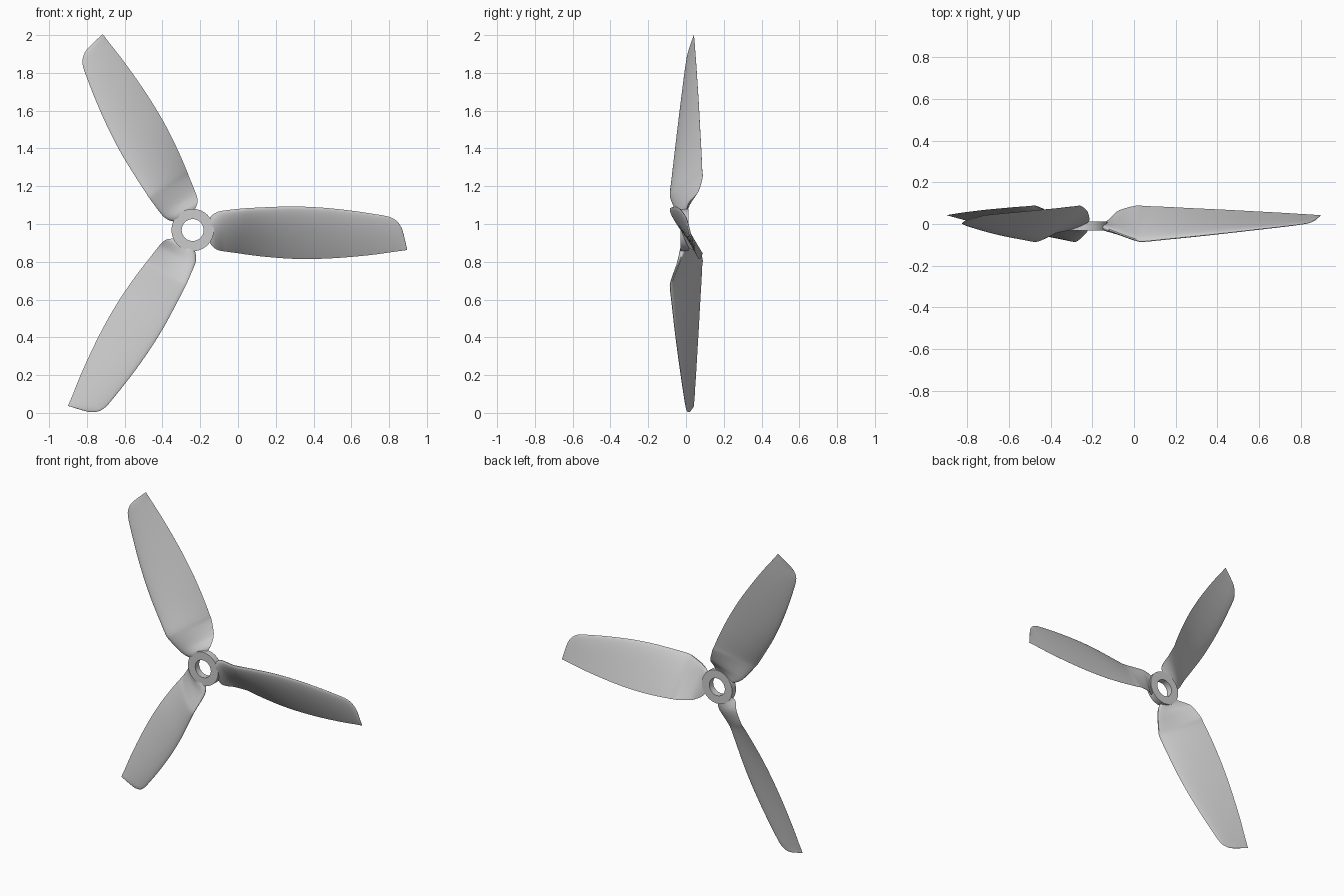
import bpy, bmesh, math
from mathutils import Vector, Matrix

if "Cube" in bpy.data.objects:
    bpy.data.objects.remove(bpy.data.objects["Cube"])

CX, CZ = -0.24, 0.968      # rotor axis position (axis runs along y)

# Blade stations: radius, leading-edge (z, y), trailing-edge (z, y), thickness
STATIONS = [
    (0.090, 0.066, -0.018, -0.066, 0.004, 0.030),
    (0.110, 0.084, -0.026, -0.092, 0.014, 0.034),
    (0.135, 0.097, -0.036, -0.106, 0.038, 0.035),
    (0.170, 0.104, -0.050, -0.113, 0.066, 0.035),
    (0.250, 0.113, -0.079, -0.124, 0.088, 0.034),
    (0.290, 0.116, -0.083, -0.130, 0.086, 0.034),
    (0.390, 0.121, -0.073, -0.142, 0.082, 0.032),
    (0.530, 0.125, -0.059, -0.152, 0.075, 0.030),
    (0.680, 0.119, -0.043, -0.152, 0.068, 0.026),
    (0.830, 0.104, -0.026, -0.143, 0.060, 0.022),
    (0.960, 0.085, -0.011, -0.130, 0.053, 0.018),
    (1.040, 0.070, -0.001, -0.119, 0.048, 0.014),
    (1.080, 0.048, 0.006, -0.113, 0.046, 0.011),
    (1.106, 0.012, 0.017, -0.110, 0.044, 0.008),
    (1.120, -0.035, 0.028, -0.108, 0.043, 0.005),
    (1.135, -0.101, 0.042, -0.106, 0.043, 0.001),
]


def resample(rows, steps):
    """Catmull-Rom through the station rows."""
    out = []
    for i in range(len(rows) - 1):
        quad = zip(rows[max(i - 1, 0)], rows[i], rows[i + 1],
                   rows[min(i + 2, len(rows) - 1)])
        quad = list(quad)
        for s in range(steps):
            t = s / steps
            out.append([0.5 * (2 * b + (c - a) * t
                               + (2 * a - 5 * b + 4 * c - d) * t * t
                               + (3 * b - a - 3 * c + d) * t ** 3)
                        for a, b, c, d in quad])
    out.append(list(rows[-1]))
    return out


def foil(n=14):
    """Closed airfoil loop as (chord fraction, thickness offset)."""
    us = [0.5 - 0.5 * math.cos(math.pi * i / n) for i in range(n + 1)]
    half = lambda u: 5 * (0.2969 * math.sqrt(u) - 0.126 * u - 0.3516 * u * u
                          + 0.2843 * u ** 3 - 0.1015 * u ** 4)
    front = [(u, half(u)) for u in us]
    back = [(u, -half(u)) for u in reversed(us[1:])]
    return front + back


def finish(bm, name):
    bmesh.ops.recalc_face_normals(bm, faces=bm.faces)
    mesh = bpy.data.meshes.new(name)
    bm.to_mesh(mesh)
    bm.free()
    ob = bpy.data.objects.new(name, mesh)
    bpy.context.collection.objects.link(ob)
    bpy.context.view_layer.objects.active = ob
    ob.select_set(True)
    bpy.ops.object.shade_smooth_by_angle(angle=math.radians(35))
    ob.select_set(False)
    return ob


def loft(bm, rings, closed=False):
    n = len(rings[0])
    pairs = list(zip(rings, rings[1:] + rings[:1])) if closed else list(zip(rings, rings[1:]))
    for a, b in pairs:
        for i in range(n):
            j = (i + 1) % n
            bm.faces.new((a[i], a[j], b[j], b[i]))


# Twisted blades, lofted from airfoil sections
def make_blade(name, angle):
    bm = bmesh.new()
    spin = Matrix.Translation((CX, 0, CZ)) @ Matrix.Rotation(-angle, 4, 'Y')
    section, rings = foil(), []
    for r, lz, ly, tz, ty, th in resample(STATIONS, 3):
        lead, trail = Vector((r, ly, lz)), Vector((r, ty, tz))
        chord = trail - lead
        normal = Vector((0, chord.z, -chord.y)).normalized()
        camber = 0.015 * chord.length
        rings.append([bm.verts.new(spin @ (lead + chord * u
                      + normal * (th * o + camber * 4 * u * (1 - u))))
                      for u, o in section])
    loft(bm, rings)
    bm.faces.new(rings[0])
    bm.faces.new(rings[-1])
    return finish(bm, name)


for k in range(3):
    make_blade(f"blade_{k + 1}", k * math.tau / 3)

# Hub ring with a through bore
bm = bmesh.new()
rings = []
for rad, y in ((0.112, -0.030), (0.112, 0.012), (0.058, 0.012), (0.058, -0.030)):
    rings.append([bm.verts.new((CX + rad * math.cos(a), y, CZ + rad * math.sin(a)))
                  for a in (math.tau * i / 64 for i in range(64))])
loft(bm, rings, closed=True)
finish(bm, "hub_ring")
